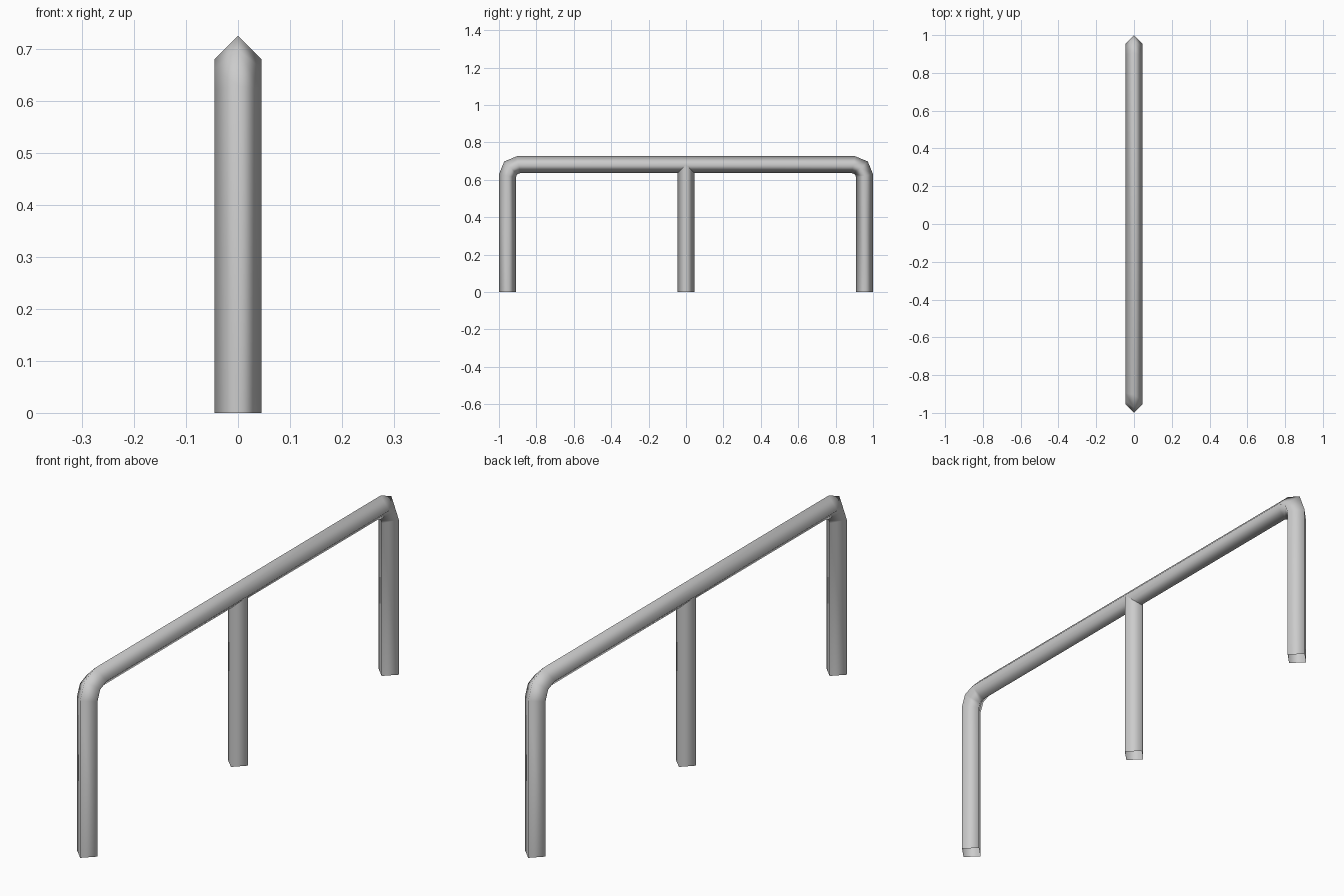
import bpy, bmesh
from math import sin, cos, pi
from mathutils import Vector

if "Cube" in bpy.data.objects:
    bpy.data.objects.remove(bpy.data.objects["Cube"])

R = 0.045        # tube radius (four-sided, corner up)
Y = 0.955        # end post centre
Z = 0.681        # rail centre height
BEND = 0.06      # bend radius of the path


def tube(name, path):
    """Sweep an open diamond section along a path in the YZ plane, mitred at bends."""
    pts = [Vector(p) for p in path]
    bm = bmesh.new()
    rings = []
    for i, p in enumerate(pts):
        d_in = (p - pts[max(i - 1, 0)]).normalized() if i else (pts[1] - p).normalized()
        d_out = (pts[i + 1] - p).normalized() if i < len(pts) - 1 else d_in
        tan = (d_in + d_out).normalized()
        side = Vector((1, 0, 0))
        up = side.cross(tan)
        miter = 1 / tan.dot(d_in)
        offs = [side * R, up * R * miter, -side * R, -up * R * miter]
        rings.append([bm.verts.new(p + o) for o in offs])
    for a, b in zip(rings, rings[1:]):
        for k in range(4):
            n = (k + 1) % 4
            bm.faces.new((a[k], a[n], b[n], b[k]))
    bmesh.ops.recalc_face_normals(bm, faces=bm.faces)
    for f in bm.faces:
        f.smooth = True
    me = bpy.data.meshes.new(name)
    bm.to_mesh(me)
    bm.free()
    ob = bpy.data.objects.new(name, me)
    bpy.context.collection.objects.link(ob)
    return ob


# Bent rail with both end posts: half path, then mirrored
arc = [(0, -Y + BEND - BEND * cos(a), Z - BEND + BEND * sin(a)) for a in (0, pi / 4, pi / 2)]
half = [(0, -Y, 0)] + arc
tube("bent_rail", half + [(x, -y, z) for x, y, z in reversed(half)])

# Middle support post, ending inside the rail
tube("middle_post", [(0, 0, 0), (0, 0, Z)])
